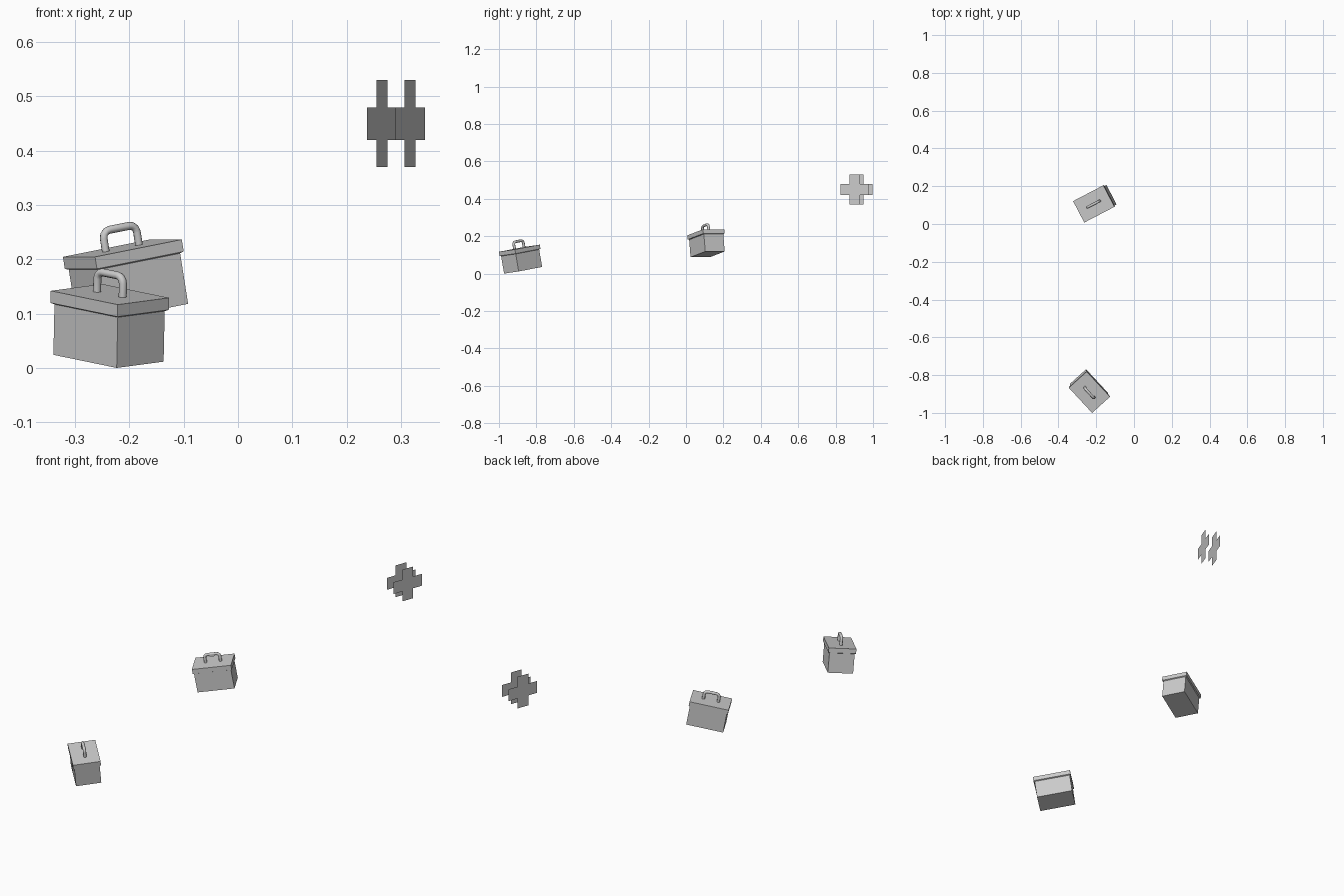
import bpy, bmesh, math
from mathutils import Matrix, Vector

if "Cube" in bpy.data.objects:
    bpy.data.objects.remove(bpy.data.objects["Cube"])


def frame(origin, u, v):
    """World matrix from an origin, a long axis and a roughly perpendicular short axis."""
    u = Vector(u).normalized()
    w = u.cross(Vector(v)).normalized()
    v = w.cross(u)
    m = Matrix((u, v, w)).transposed().to_4x4()
    m.translation = Vector(origin)
    return m


def finish(name, bm, matrix, recalc=True):
    if recalc:
        bmesh.ops.recalc_face_normals(bm, faces=bm.faces)
    mesh = bpy.data.meshes.new(name)
    bm.to_mesh(mesh)
    bm.free()
    ob = bpy.data.objects.new(name, mesh)
    ob.matrix_world = matrix
    bpy.context.collection.objects.link(ob)
    return ob


def stacked_box(name, sections, matrix):
    """Box lofted through rectangular (length, depth, z) sections."""
    bm = bmesh.new()
    rings = []
    for length, depth, z in sections:
        rings.append([bm.verts.new((sx * length / 2, sy * depth / 2, z))
                      for sx, sy in ((-1, -1), (1, -1), (1, 1), (-1, 1))])
    for a, b in zip(rings, rings[1:]):
        for i in range(4):
            j = (i + 1) % 4
            bm.faces.new((a[i], a[j], b[j], b[i]))
    bm.faces.new(rings[0][::-1])
    bm.faces.new(rings[-1])
    return finish(name, bm, matrix)


def cross(name, size, arm, matrix):
    """Flat plus-shaped sheet in the local XZ plane, facing local -Y."""
    a, s = arm / 2, size / 2
    bm = bmesh.new()
    quarter = [(s, -a), (s, a), (a, a)]
    pts = []
    for k in range(4):
        c, n = round(math.cos(k * math.pi / 2)), round(math.sin(k * math.pi / 2))
        pts += [(c * x - n * z, n * x + c * z) for x, z in quarter]
    bm.faces.new([bm.verts.new((x, 0, z)) for x, z in pts])
    return finish(name, bm, matrix, recalc=False)


def handle(name, matrix, span=0.07, height=0.038, corner=0.014, radius=0.0074):
    """Bent tube handle standing on the lid."""
    half = span / 2
    right = [(half, -0.002)]
    for i in range(4):
        t = math.radians(30 * i)
        right.append((half - corner + corner * math.cos(t),
                      height - corner + corner * math.sin(t)))
    path = right + [(-x, z) for x, z in reversed(right)]
    cu = bpy.data.curves.new(name, 'CURVE')
    cu.dimensions = '3D'
    cu.bevel_depth = radius
    cu.bevel_resolution = 2
    sp = cu.splines.new('POLY')
    sp.points.add(len(path) - 1)
    for p, (x, z) in zip(sp.points, path):
        p.co = (x, 0, z, 1)
    ob = bpy.data.objects.new(name, cu)
    ob.matrix_world = matrix
    bpy.context.collection.objects.link(ob)
    bpy.ops.object.select_all(action='DESELECT')
    ob.select_set(True)
    bpy.context.view_layer.objects.active = ob
    bpy.ops.object.convert(target='MESH')
    bpy.ops.object.shade_smooth_by_angle(angle=math.radians(50))


def kit(prefix, matrix):
    """Case body, overhanging lid with chamfered lower rim, and handle; origin at lid top."""
    stacked_box(prefix + "_body", [(0.173, 0.117, -0.1195), (0.173, 0.117, -0.025)], matrix)
    stacked_box(prefix + "_lid", [(0.173, 0.117, -0.025), (0.183, 0.128, -0.0225),
                                  (0.183, 0.128, 0)], matrix)
    handle(prefix + "_handle", matrix)


# Front kit, with its cross on the long front-left face
front = frame((-0.236, -0.891, 0.1355), (0.674, -0.726, -0.139), (0.738, 0.664, 0.098))
kit("front_kit", front)
cross("front_kit_cross", 0.068, 0.0255, front @ Matrix.Translation((-0.002, -0.0592, -0.0625)))

# Middle kit
kit("middle_kit", frame((-0.213, 0.106, 0.2205), (0.873, 0.455, 0.175), (-0.462, 0.887, 0)))

# Two loose upright crosses behind
for name, pos in (("loose_cross_a", (0.2655, 0.922, 0.45)),
                  ("loose_cross_b", (0.317, 0.902, 0.45))):
    cross(name, 0.16, 0.06, frame(pos, (0.343, 0.939, 0), (-0.939, 0.343, 0)))
